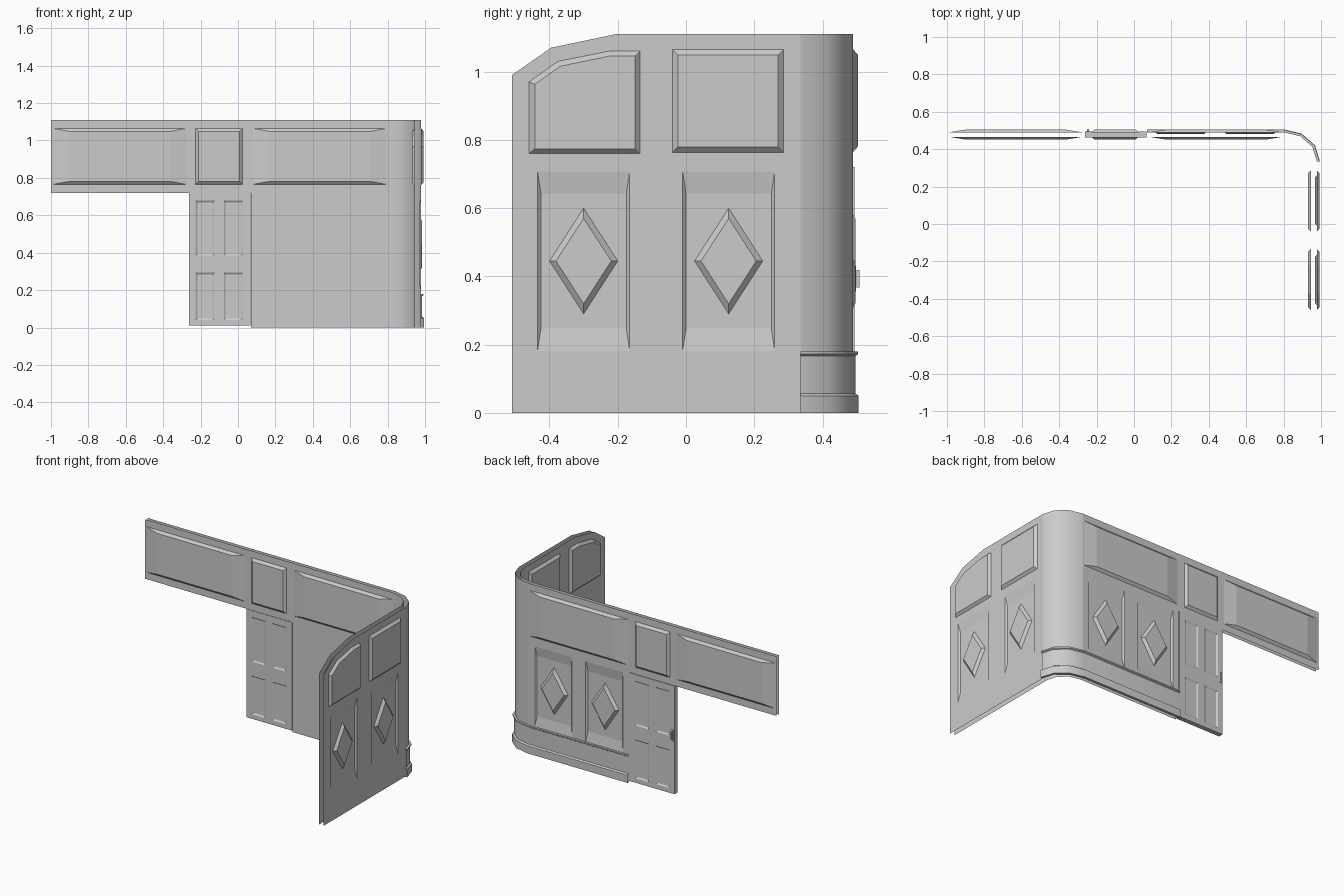
import bpy, bmesh, math
from mathutils import Vector, Matrix

if "Cube" in bpy.data.objects:
    bpy.data.objects.remove(bpy.data.objects["Cube"])

# wall planes: outer / inner sheets of the back wall (y) and the side wall (x)
YO, YI, XO, XI = 0.49, 0.466, 0.978, 0.945
TOP, MID, CY, CX = 1.11, 0.72, 0.335, 0.80


def finish(name, bm, smooth=False):
    me = bpy.data.meshes.new(name)
    bm.to_mesh(me)
    bm.free()
    ob = bpy.data.objects.new(name, me)
    bpy.context.collection.objects.link(ob)
    if smooth:
        for p in me.polygons:
            p.use_smooth = True
        me.set_sharp_from_angle(angle=math.radians(35))
    return ob


def box(u0, u1, v0, v1):
    return [(u0, v0), (u1, v0), (u1, v1), (u0, v1)]


# a panel is (outer loop, inner loop, depth, child panels on its cap)
def panel(u0, u1, v0, v1, b, depth, mu=0, mv=0, kids=()):
    inner = box(u0 + b, u1 - b, v0 + b, v1 - b)
    if mu:
        outer = [(u0 - mu, v0), (u0, v0), (u1, v0), (u1 + mu, v0),
                 (u1 + mu, v1), (u1, v1), (u0, v1), (u0 - mu, v1)]
        order = [0, 0, 1, 1, 2, 2, 3, 3]
        outer = outer[:]
    elif mv:
        outer = [(u0, v0), (u0, v0 - mv), (u1, v0 - mv), (u1, v0),
                 (u1, v1), (u1, v1 + mv), (u0, v1 + mv), (u0, v1)]
        order = [0, 0, 1, 1, 2, 2, 3, 3]
    else:
        outer, order = box(u0, u1, v0, v1), [0, 1, 2, 3]
    return outer, inner, order, depth, kids


def fill(bm, loop, z, panels):
    """Fill a flat outline, leaving bevelled raised or sunk panels in it."""
    def edges(vs):
        return [bm.edges.get((a, b)) or bm.edges.new((a, b))
                for a, b in zip(vs, vs[1:] + vs[:1])]
    es = edges(loop)
    for outer, inner, order, depth, kids in panels:
        ov = [bm.verts.new((u, v, z)) for u, v in outer]
        iv = [bm.verts.new((u, v, z + depth)) for u, v in inner]
        es += edges(ov)
        for i in range(len(ov)):
            j = (i + 1) % len(ov)
            quad = [ov[i], ov[j], iv[order[j]], iv[order[i]]]
            bm.faces.new(list(dict.fromkeys(quad)))
        fill(bm, iv, z + depth, kids)
    bmesh.ops.triangle_fill(bm, edges=es, use_beauty=True, normal=(0, 0, 1))


def sheet(name, outline, panels, origin, u, w):
    bm = bmesh.new()
    fill(bm, [bm.verts.new((a, b, 0)) for a, b in outline], 0, panels)
    bm.normal_update()
    bmesh.ops.reverse_faces(bm, faces=[f for f in bm.faces if f.normal.z < 0])
    m = Matrix((Vector(u), Vector((0, 0, 1)), Vector(w))).transposed()
    flip = m.determinant() < 0
    bm.transform(Matrix.Translation(origin) @ m.to_4x4())
    if flip:
        bmesh.ops.reverse_faces(bm, faces=bm.faces[:])
    return finish(name, bm)


def loft(name, rows, closed=False, smooth=False, flip=False):
    bm = bmesh.new()
    vs = [[bm.verts.new(p) for p in r] for r in rows]
    for a, b in zip(vs, vs[1:]):
        n = len(a)
        for i in range(n if closed else n - 1):
            j = (i + 1) % n
            q = [a[i], b[i], b[j], a[j]]
            bm.faces.new(q[::-1] if flip else q)
    return finish(name, bm, smooth)


def arc(x, y, d=0):
    """Rounded corner from the back wall round to the side wall."""
    return [(CX + (x - CX + d) * math.cos(math.radians(t)),
             CY + (y - CY + d) * math.sin(math.radians(t))) for t in (90, 60, 30, 0)]


def diamond(c):
    def pts(a, b):
        return [(c - a, 0.445), (c, 0.445 - b), (c + a, 0.445), (c, 0.445 + b)]
    return pts(0.1, 0.155), pts(0.081, 0.125), [0, 1, 2, 3], 0.016, ()


def diamond_panel(c):
    return panel(c - 0.135, c + 0.135, 0.237, 0.653, 0.01, -0.01,
                 mv=0.055, kids=[diamond(c)])


# back wall: long panels either side of a square one, diamonds outside
back = [(-1, MID), (0.07, MID), (0.07, 0), (CX, 0), (CX, TOP), (-1, TOP)]
uppers = [panel(-0.92, -0.345, 0.765, 1.065, 0.016, 0.014, mu=0.07),
          panel(0.15, 0.725, 0.765, 1.065, 0.016, 0.014, mu=0.07),
          panel(-0.228, 0.025, 0.765, 1.065, 0.016, 0.014)]
sheet("back_wall_inner", back, uppers, (0, YI, 0), (1, 0, 0), (0, -1, 0))
sheet("back_wall_outer", back, uppers + [diamond_panel(0.25), diamond_panel(0.62)],
      (0, YO, 0), (1, 0, 0), (0, 1, 0))

# side wall with a sloped front top corner
side = [(-0.51, 0), (CY, 0), (CY, TOP), (-0.205, TOP), (-0.395, 1.07), (-0.51, 0.99)]
cut_panel = ([(-0.46, 0.76), (-0.135, 0.76), (-0.135, 1.06), (-0.225, 1.06),
              (-0.375, 1.03), (-0.46, 0.97)],
             [(-0.443, 0.774), (-0.149, 0.774), (-0.149, 1.046), (-0.222, 1.046),
              (-0.368, 1.016), (-0.443, 0.963)], [0, 1, 2, 3, 4, 5], 0.015, ())
lights = [cut_panel, panel(-0.04, 0.286, 0.763, 1.065, 0.016, 0.015)]
sheet("side_wall_inner", side, lights, (XI, 0, 0), (0, 1, 0), (-1, 0, 0))
sheet("side_wall_outer", side, lights + [diamond_panel(-0.3), diamond_panel(0.125)],
      (XO, 0, 0), (0, 1, 0), (1, 0, 0))

# rounded corner sheets
for name, x, y, flip in (("corner_outer", XO, YO, False), ("corner_inner", XI, YI, True)):
    loft(name, [[(a, b, z) for a, b in arc(x, y)] for z in (TOP, 0)],
         smooth=True, flip=not flip)

# base moulding along the back wall and round the corner
profile = [(0, 0.18), (0.014, 0.18), (0.014, 0.172), (0.006, 0.167),
           (0.006, 0.057), (0.016, 0.05), (0.016, 0), (0, 0)]
loft("base_moulding", [[(a, b, z) for a, b in [(0.07, YO + d)] + arc(XO, YO, d)]
                       for d, z in profile], smooth=True, flip=True)

# door: two panelled faces and a rim
door = box(-0.262, 0.068, 0.01, MID)
D0, D1 = 0.463, 0.494
door_panels = [panel(u, u + 0.1, v0, v1, 0.009, -0.006)
               for u in (-0.226, -0.076) for v0, v1 in ((0.04, 0.293), (0.385, 0.678))]
sheet("door_front", door, door_panels, (0, D0, 0), (1, 0, 0), (0, -1, 0))
sheet("door_back", door, door_panels, (0, D1, 0), (1, 0, 0), (0, 1, 0))
loft("door_rim", [[(u, y, v) for u, v in door] for y in (D0, D1)], closed=True, flip=True)


# door handle: plate and grip on the outside
def block(name, centre, size):
    bm = bmesh.new()
    bmesh.ops.create_cube(bm, size=1, matrix=Matrix.Translation(centre)
                          @ Matrix.Diagonal((*size, 1)))
    finish(name, bm)


block("handle_plate", (-0.246, 0.495, 0.393), (0.018, 0.006, 0.075))
block("handle_grip", (-0.246, 0.504, 0.393), (0.01, 0.008, 0.05))
